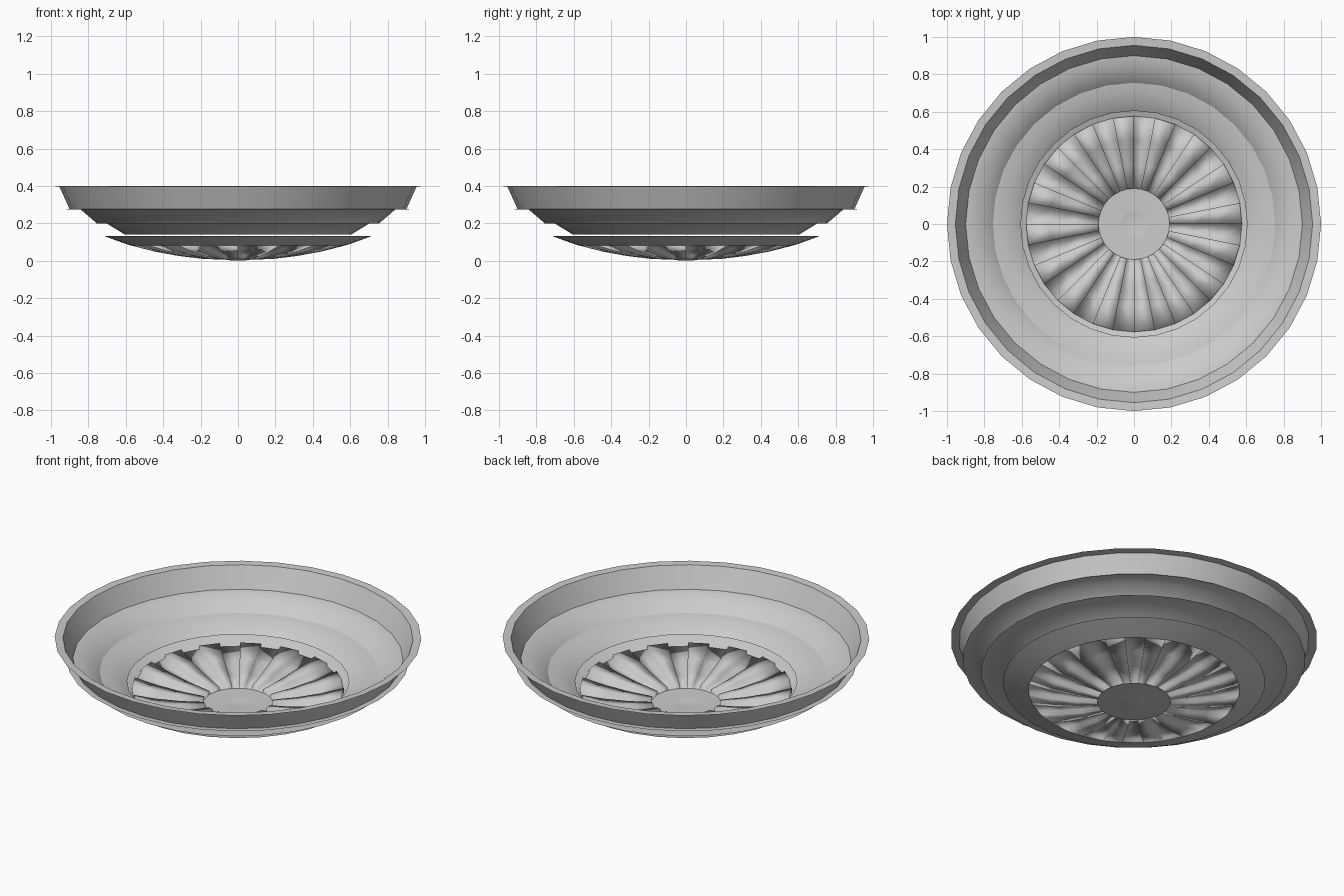
import bpy, bmesh, math

if "Cube" in bpy.data.objects:
    bpy.data.objects.remove(bpy.data.objects["Cube"])

SIDES = 32


def ring_point(r, z, step):
    a = 2 * math.pi * step / SIDES
    return (r * math.cos(a), r * math.sin(a), z)


def finish(name, bm, angle):
    bmesh.ops.remove_doubles(bm, verts=bm.verts, dist=1e-5)
    mesh = bpy.data.meshes.new(name)
    bm.to_mesh(mesh)
    bm.free()
    ob = bpy.data.objects.new(name, mesh)
    bpy.context.collection.objects.link(ob)
    bpy.ops.object.select_all(action='DESELECT')
    ob.select_set(True)
    bpy.context.view_layer.objects.active = ob
    bpy.ops.object.shade_smooth_by_angle(angle=math.radians(angle))
    return ob


def add_face(bm, points):
    unique = list(dict.fromkeys(points))
    bm.faces.new([bm.verts.new(p) for p in unique])


def lathe(name, profile, angle=60):
    bm = bmesh.new()
    for (r0, z0), (r1, z1) in zip(profile, profile[1:]):
        for i in range(SIDES):
            pts = [ring_point(r0, z0, i)] if r0 == 0 else [ring_point(r0, z0, i + 1), ring_point(r0, z0, i)]
            add_face(bm, pts + [ring_point(r1, z1, i), ring_point(r1, z1, i + 1)])
    return finish(name, bm, angle)


# Three overlapping stepped rings, each a slope with an outward flange
lathe("upper_rim", [(0.90, 0.275), (0.955, 0.397), (1.0, 0.40)])
lathe("middle_ring", [(0.755, 0.20), (0.84, 0.273), (0.935, 0.276)])
lathe("lower_ring", [(0.605, 0.14), (0.70, 0.198), (0.835, 0.20)])

# Shallow bowl band around the fan
lathe("bowl_band", [(0.575, 0.082), (0.645, 0.106), (0.715, 0.132)])

# Central hub with a small dome
lathe("hub", [(0.07, 0.006), (0.20, 0.010)])
lathe("hub_dome", [(0, 0.0), (0.04, 0.002), (0.07, 0.006)])

# Fan of alternating raised and recessed sectors
bm = bmesh.new()
fan = [(0.19, 0.010), (0.32, 0.026), (0.45, 0.050), (0.577, 0.083)]
LIFT = 0.022
for i in range(SIDES):
    lift = LIFT if i % 2 == 0 else 0
    for (r0, z0), (r1, z1) in zip(fan, fan[1:]):
        add_face(bm, [ring_point(r0, z0 + lift, i), ring_point(r1, z1 + lift, i),
                      ring_point(r1, z1 + lift, i + 1), ring_point(r0, z0 + lift, i + 1)])
        # step wall between neighbouring sectors
        add_face(bm, [ring_point(r0, z0, i), ring_point(r1, z1, i),
                      ring_point(r1, z1 + LIFT, i), ring_point(r0, z0 + LIFT, i)])
    if lift:
        # end walls of the raised sectors
        for r, z in (fan[0], fan[-1]):
            add_face(bm, [ring_point(r, z, i), ring_point(r, z, i + 1),
                          ring_point(r, z + lift, i + 1), ring_point(r, z + lift, i)])
bmesh.ops.remove_doubles(bm, verts=bm.verts, dist=1e-5)
bmesh.ops.recalc_face_normals(bm, faces=bm.faces)
if sum(f.normal.z for f in bm.faces) < 0:
    bmesh.ops.reverse_faces(bm, faces=bm.faces)
finish("fan_sectors", bm, 100)
